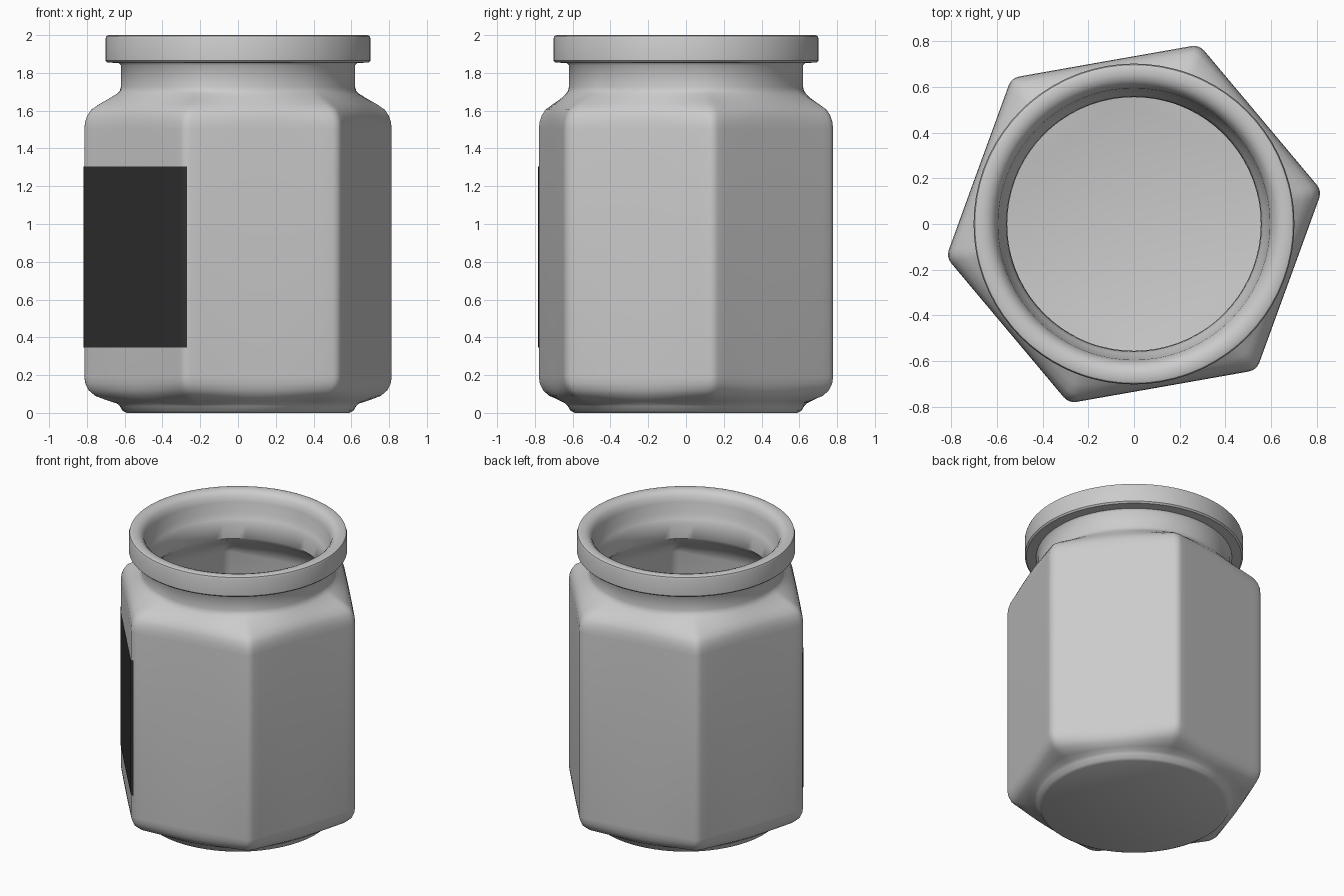
import bpy, bmesh
from math import radians, cos, sin, sqrt

if "Cube" in bpy.data.objects:
    bpy.data.objects.remove(bpy.data.objects["Cube"])

TWIST = 10            # degrees: direction of the first hexagon corner
ROUND = 0.06          # corner rounding radius
STEPS = [-30, -25, -20, -15, -10, -5, -2.1, -1, 0, 1, 2.1, 5, 10, 15, 20, 25]


def hex_radius(phi, apothem):
    """Radius of a rounded hexagon, phi degrees away from a corner."""
    c = (apothem - ROUND) / cos(radians(30))
    p = radians(abs(phi))
    if abs(phi) <= 2.2:
        return c * cos(p) + sqrt(max(ROUND ** 2 - (c * sin(p)) ** 2, 0))
    return apothem / cos(radians(30) - p)


def make_object(name, bm):
    mesh = bpy.data.meshes.new(name)
    bm.to_mesh(mesh)
    bm.free()
    ob = bpy.data.objects.new(name, mesh)
    bpy.context.collection.objects.link(ob)
    bpy.ops.object.select_all(action='DESELECT')
    ob.select_set(True)
    bpy.context.view_layer.objects.active = ob
    bpy.ops.object.shade_smooth_by_angle(angle=radians(40))
    return ob


# Rows: height, circle radius, hexagon apothem, blend (0 circle .. 1 hexagon)
OUT, INN = 0.723, 0.67
rows = [
    # round foot
    (0.0, 0.59, OUT, 0), (0.01, 0.61, OUT, 0), (0.035, 0.625, OUT, 0),
    (0.05, 0.63, OUT, 0.08), (0.065, 0.63, OUT, 0.35), (0.09, 0.63, OUT, 0.7),
    (0.12, 0.63, OUT, 0.88), (0.155, 0.63, OUT, 0.97), (0.19, 0.63, OUT, 1),
    # hexagonal wall and shoulder
    (1.5, 0.62, OUT, 1), (1.54, 0.62, OUT, 0.98), (1.575, 0.62, OUT, 0.92),
    (1.605, 0.62, OUT, 0.82), (1.635, 0.62, OUT, 0.6), (1.665, 0.62, OUT, 0.34),
    (1.69, 0.62, OUT, 0.13), (1.705, 0.62, OUT, 0.04), (1.725, 0.62, OUT, 0),
    # neck and rim
    (1.84, 0.62, OUT, 0), (1.852, 0.63, OUT, 0), (1.855, 0.692, OUT, 0),
    (1.865, 0.702, OUT, 0), (1.98, 0.702, OUT, 0), (1.995, 0.697, OUT, 0),
    (2.0, 0.685, OUT, 0), (2.0, 0.655, OUT, 0), (1.992, 0.63, OUT, 0),
    (1.97, 0.608, OUT, 0), (1.93, 0.595, OUT, 0), (1.86, 0.588, OUT, 0),
    (1.82, 0.57, OUT, 0), (1.79, 0.558, OUT, 0),
    # inside of the jar
    (1.69, 0.555, INN, 0), (1.66, 0.555, INN, 0.15), (1.6, 0.555, INN, 0.6),
    (1.55, 0.555, INN, 0.9), (1.5, 0.555, INN, 1), (0.19, 0.57, INN, 1),
    (0.13, 0.57, INN, 0.85), (0.09, 0.57, INN, 0.4), (0.07, 0.55, INN, 0),
]

# Jar body: stacked rings that blend from round to hexagonal
bm = bmesh.new()
rings = []
for z, r, apothem, t in rows:
    ring = []
    for k in range(6):
        for phi in STEPS:
            rad = r + (hex_radius(phi, apothem) - r) * t
            a = radians(TWIST + 60 * k + phi)
            ring.append(bm.verts.new((rad * cos(a), rad * sin(a), z)))
    rings.append(ring)
n = len(rings[0])
for lo, hi in zip(rings, rings[1:]):
    for i in range(n):
        j = (i + 1) % n
        bm.faces.new((lo[i], lo[j], hi[j], hi[i]))
bm.faces.new(rings[0][::-1])      # underside
bm.faces.new(rings[-1])           # inside floor
make_object("jar_body", bm)

# Label: thin sheet covering one face from corner to corner
bm = bmesh.new()
cols = []
for ang in [-0.9, 0, 1, 2.1, 10, 20, 30, 40, 50, 57.9, 59, 60, 60.9]:
    phi = ang if ang <= 30 else ang - 60
    rad = hex_radius(phi, OUT) + 0.004
    a = radians(TWIST + 180 + ang)
    cols.append([bm.verts.new((rad * cos(a), rad * sin(a), z))
                 for z in (0.345, 1.305)])
for p, q in zip(cols, cols[1:]):
    bm.faces.new((p[0], q[0], q[1], p[1]))
label = make_object("label", bm)
mat = bpy.data.materials.new("label_dark")
mat.diffuse_color = (0.03, 0.03, 0.03, 1)
mat.use_nodes = True
mat.node_tree.nodes["Principled BSDF"].inputs["Base Color"].default_value = mat.diffuse_color
label.data.materials.append(mat)
